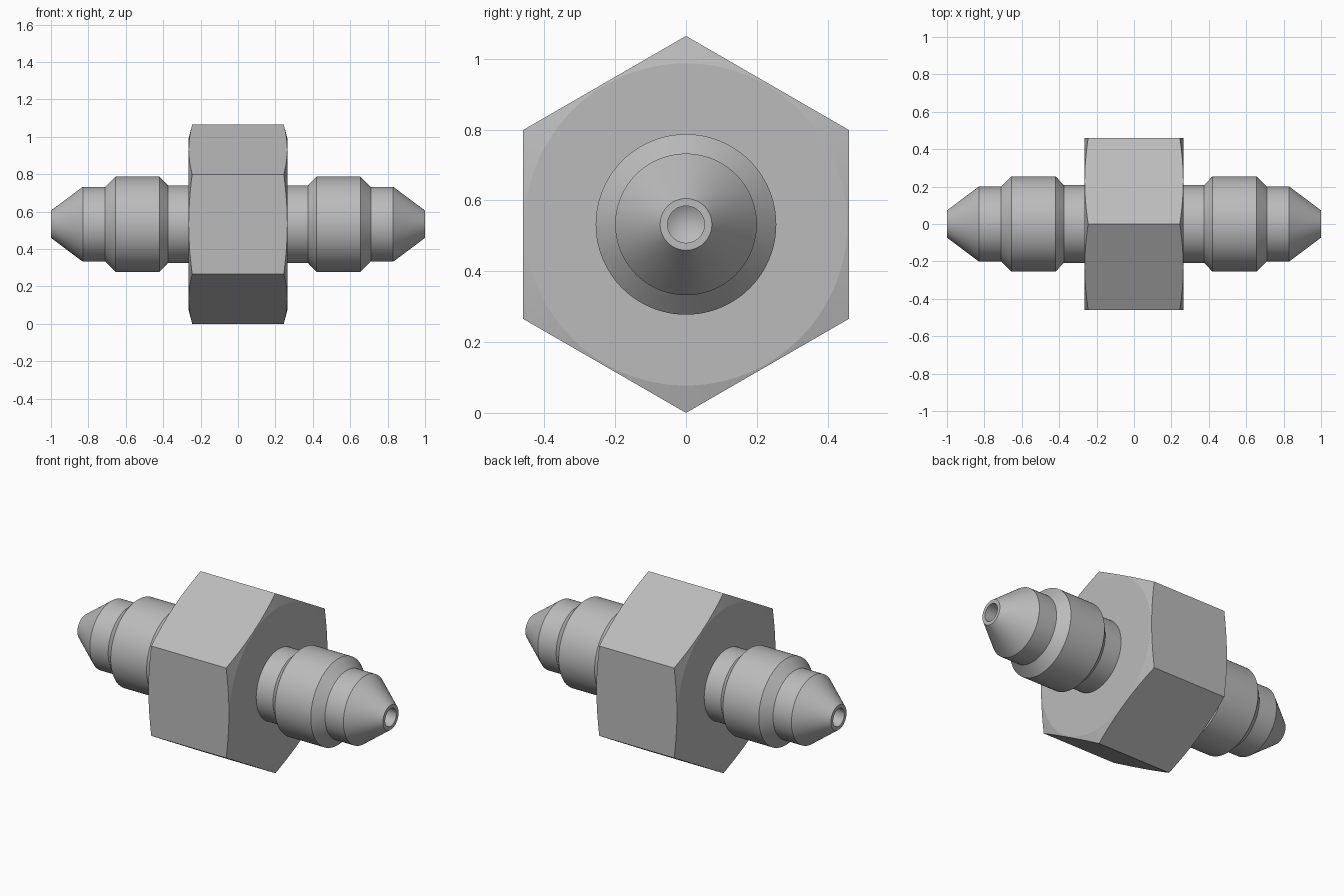
import bpy, bmesh, math

cube = bpy.data.objects.get("Cube")
if cube:
    bpy.data.objects.remove(cube, do_unlink=True)

SEGMENTS = 96
FLAT = 0.461                                  # centre to flat of the hexagon
AXIS_Z = FLAT / math.cos(math.pi / 6)         # lowest corner touches the ground

steel = bpy.data.materials.new("steel grey")
colour = (0.5, 0.5, 0.5, 1)
steel.diffuse_color = colour
steel.use_nodes = True
steel.node_tree.nodes["Principled BSDF"].inputs["Base Color"].default_value = colour


def lathe(name, rings):
    """Skin rings around the x axis; each ring maps an angle to (x, radius)."""
    bm = bmesh.new()
    loops = []
    for ring in rings:
        loop = []
        for i in range(SEGMENTS):
            a = math.tau * i / SEGMENTS
            x, r = ring(a)
            loop.append(bm.verts.new((x, r * math.sin(a), AXIS_Z + r * math.cos(a))))
        loops.append(loop)
    for lower, upper in zip(loops, loops[1:]):
        for i in range(SEGMENTS):
            j = (i + 1) % SEGMENTS
            bm.faces.new((lower[i], lower[j], upper[j], upper[i]))
    bmesh.ops.remove_doubles(bm, verts=bm.verts, dist=1e-5)
    bmesh.ops.holes_fill(bm, edges=[e for e in bm.edges if e.is_boundary])
    bmesh.ops.recalc_face_normals(bm, faces=bm.faces)
    mesh = bpy.data.meshes.new(name)
    bm.to_mesh(mesh)
    bm.free()
    mesh.materials.append(steel)
    obj = bpy.data.objects.new(name, mesh)
    bpy.context.collection.objects.link(obj)
    bpy.ops.object.select_all(action="DESELECT")
    obj.select_set(True)
    bpy.context.view_layer.objects.active = obj
    bpy.ops.object.shade_smooth_by_angle(angle=math.radians(12))
    return obj


# Hexagonal nut with conically chamfered corners
HALF, CHAMFER_R, SLOPE = 0.265, 0.455, 0.26


def hex_ring(side):
    def ring(a):
        r = FLAT / math.cos(a % (math.pi / 3) - math.pi / 6)
        return side * (HALF - SLOPE * (r - CHAMFER_R)), r
    return ring


def circle(x, r):
    return lambda a: (x, r)


lathe("hex_nut", [circle(-HALF, CHAMFER_R), hex_ring(-1),
                  hex_ring(1), circle(HALF, CHAMFER_R)])

# Stepped nozzle ends: neck, collar, shaft, cone tip and drilled hole
profile = [(0.2, 0), (0.2, 0.208), (0.375, 0.208), (0.42, 0.255), (0.655, 0.255),
           (0.71, 0.2), (0.83, 0.2), (1, 0.073), (1, 0.052), (0.7, 0.052), (0.67, 0)]
for name, side in (("left_nozzle", 1), ("right_nozzle", -1)):
    lathe(name, [circle(side * x, r) for x, r in profile])
